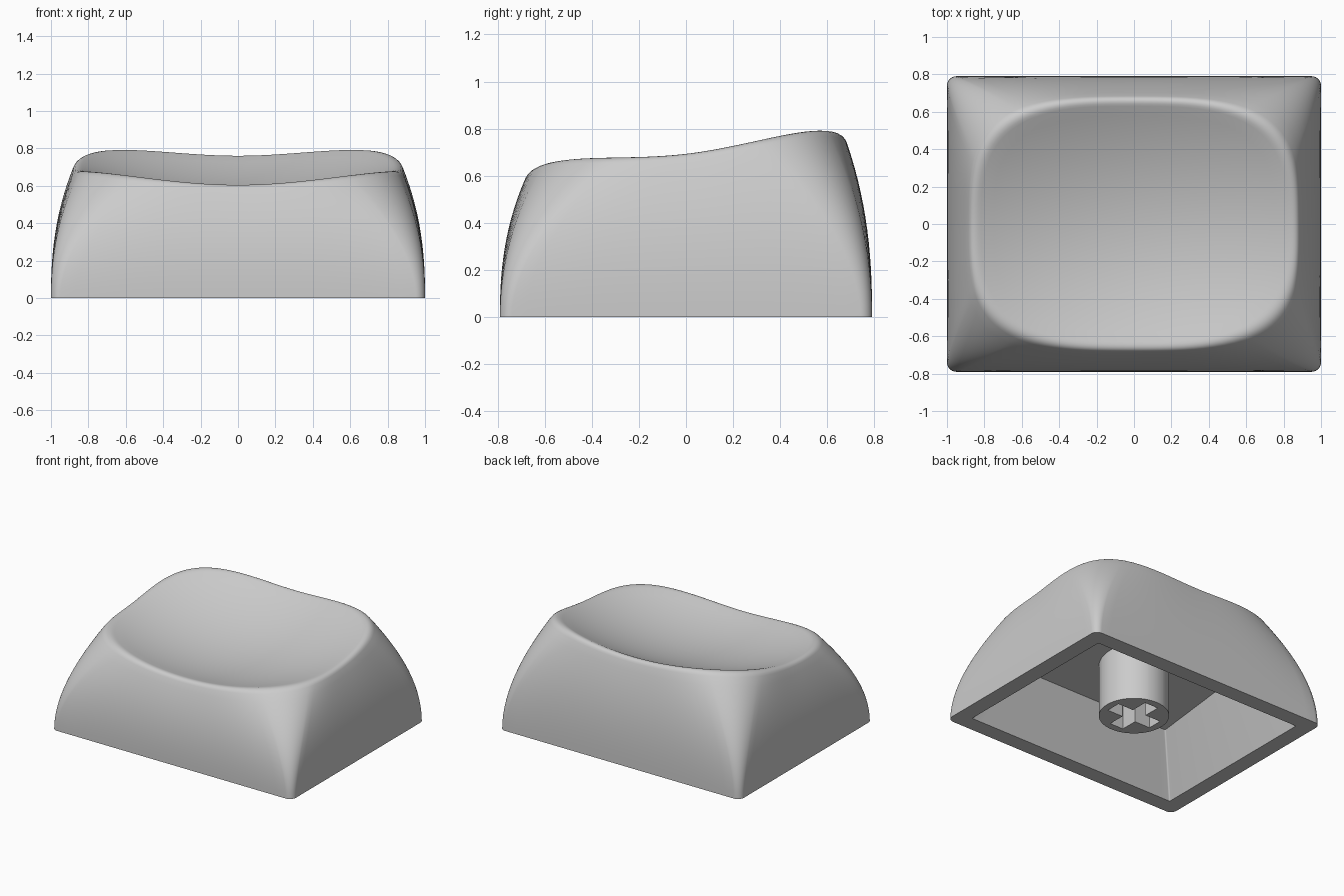
import bpy, bmesh, math
from mathutils import Vector

old = bpy.data.objects.get("Cube")
if old:
    bpy.data.objects.remove(old)

grey = bpy.data.materials.new("light grey plastic")
grey.use_nodes = True
COLOUR = (0.6, 0.6, 0.6, 1)
grey.diffuse_color = COLOUR
grey.node_tree.nodes["Principled BSDF"].inputs["Base Color"].default_value = COLOUR

SIDE, ARC = 12, 12          # segments per half side and per corner
BASE_X, BASE_Y = 1, 0.79
RIM_X, RIM_Y, POWER = 0.87, 0.67, 3.1


def mirror_quadrant(q):
    """Closed loop from first-quadrant points running from +x to +y."""
    left = [(-x, y) for x, y in reversed(q[:-1])]
    half = q + left
    return half + [(-x, -y) for x, y in half[1:-1]]


def rounded_rect(a, b, r):
    q = [(a, (b - r) * i / SIDE) for i in range(SIDE)]
    for i in range(ARC + 1):
        t = math.pi / 2 * i / ARC
        q.append((a - r + r * math.cos(t), b - r + r * math.sin(t)))
    q += [((a - r) * (1 - i / SIDE), b) for i in range(1, SIDE + 1)]
    return mirror_quadrant(q)


def rim_outline():
    """Bowed outline of the dish, matched point for point to the base."""
    stops = [0, math.atan2(0.32, 0.84), math.atan2(0.6, 0.57), math.pi / 2]
    q = []
    for k, n in enumerate((SIDE, ARC, SIDE)):
        for i in range(n + (k == 2)):
            t = stops[k] + (stops[k + 1] - stops[k]) * i / n
            c, s = abs(math.cos(t)), math.sin(t)
            r = ((c / RIM_X) ** POWER + (s / RIM_Y) ** POWER) ** (-1 / POWER)
            q.append((r * c, r * s))
    return mirror_quadrant(q)


def dish(x, y):
    return 0.55 + 0.12 * y + 0.32 * y * y + 0.205 * x * x


def flat(loop, z):
    return [Vector((x, y, z)) for x, y in loop]


def loft(name, rings):
    """Skin a stack of equal rings and cap both ends."""
    bm = bmesh.new()
    loops = [[bm.verts.new(p) for p in ring] for ring in rings]
    for lo, hi in zip(loops, loops[1:]):
        n = len(lo)
        for i in range(n):
            j = (i + 1) % n
            bm.faces.new((lo[i], lo[j], hi[j], hi[i]))
    bm.faces.new(loops[0])
    bm.faces.new(loops[-1])
    bmesh.ops.recalc_face_normals(bm, faces=bm.faces)
    mesh = bpy.data.meshes.new(name)
    bm.to_mesh(mesh)
    bm.free()
    mesh.materials.append(grey)
    ob = bpy.data.objects.new(name, mesh)
    bpy.context.collection.objects.link(ob)
    bpy.ops.object.select_all(action="DESELECT")
    ob.select_set(True)
    bpy.context.view_layer.objects.active = ob
    bpy.ops.object.shade_smooth_by_angle(angle=math.radians(35))


# Key shell: tapered cavity, curved outer walls, rounded rim, scooped dish
base, rim = rounded_rect(BASE_X, BASE_Y, 0.05), rim_outline()


def wall(t):
    """Walls bulge outward while the corners open steadily toward the rim."""
    bulge, spread = t ** 2.4, t ** 1.75
    a = BASE_X + (RIM_X - BASE_X) * bulge
    b = BASE_Y + (RIM_Y - BASE_Y) * bulge
    ring = []
    for (bx, by), (rx, ry) in zip(base, rim):
        x = bx / BASE_X + (rx / RIM_X - bx / BASE_X) * spread
        y = by / BASE_Y + (ry / RIM_Y - by / BASE_Y) * spread
        ring.append(Vector((a * x, b * y, dish(rx, ry) * t)))
    return ring


def scoop(s):
    return [Vector((x * s, y * s, dish(x * s, y * s))) for x, y in rim]


# The cavity ceiling slopes up toward the back like the dish above it
ceiling = [Vector((x, y + 0.03, 0.465 + 0.12 * y))
           for x, y in rounded_rect(0.68, 0.51, 0.01)]
rings = [ceiling, flat(rounded_rect(0.88, 0.67, 0.01), 0)]
WALL_STEPS, FILLET_STEPS, DISH_STEPS = 14, 6, 12
OUTER, INNER = 0.95, 0.94
rings += [wall(OUTER * i / WALL_STEPS) for i in range(WALL_STEPS + 1)]
start, corner, end = wall(OUTER), wall(1), scoop(INNER)
for i in range(1, FILLET_STEPS):
    t = i / FILLET_STEPS
    rings.append([a * (1 - t) ** 2 + b * 2 * t * (1 - t) + c * t * t
                  for a, b, c in zip(start, corner, end)])
rings += [scoop(INNER * (1 - i / (DISH_STEPS + 0.2))) for i in range(DISH_STEPS + 1)]
loft("key_shell", rings)

# Stem: round post with a cross-shaped socket in its underside
ARM, HALF, RADIUS = 0.185, 0.056, 0.24
corners = [math.atan2(HALF, ARM), math.pi / 4, math.atan2(ARM, HALF)]
steps = sorted(corners + [math.pi / 2 * i / 12 for i in range(12) if i != 6])
angles = [a + k * math.pi / 2 for k in range(4) for a in steps]


def socket_radius(t):
    c, s = abs(math.cos(t)) + 1e-9, abs(math.sin(t)) + 1e-9
    return max(min(ARM / c, HALF / s), min(HALF / c, ARM / s))


post = [(RADIUS * math.cos(t), RADIUS * math.sin(t)) for t in angles]
socket = [(socket_radius(t) * math.cos(t), socket_radius(t) * math.sin(t)) for t in angles]
loft("stem", [flat(post, 0.51), flat(post, 0.05), flat(socket, 0.05), flat(socket, 0.36)])
